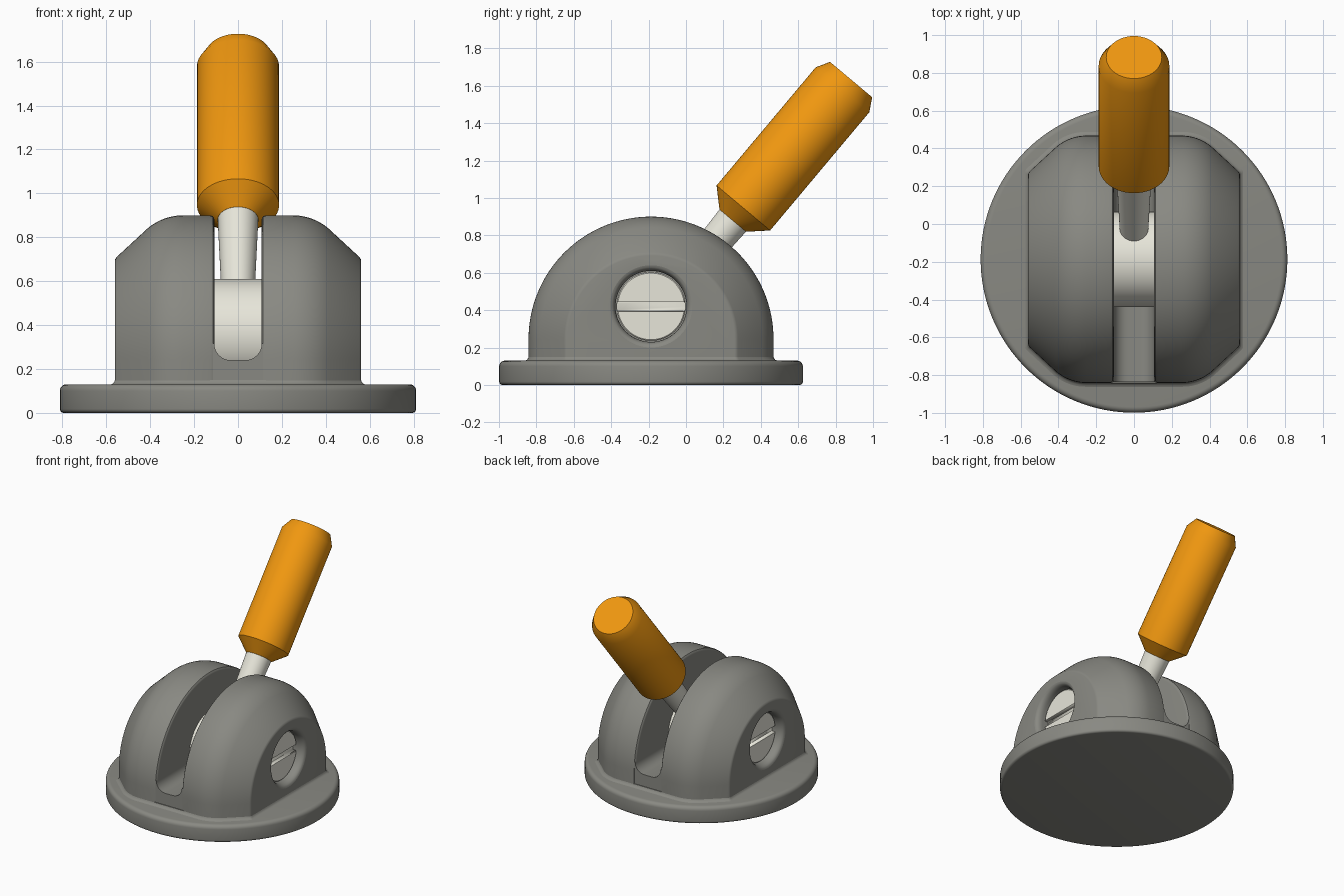
import bpy, bmesh
from math import sin, cos, pi, radians
from mathutils import Matrix, Vector

if "Cube" in bpy.data.objects:
    bpy.data.objects.remove(bpy.data.objects["Cube"])

CY, CZ = -0.187, 0.245          # housing centre line


def material(name, rgb):
    m = bpy.data.materials.new(name)
    m.diffuse_color = (*rgb, 1)
    m.use_nodes = True
    m.node_tree.nodes["Principled BSDF"].inputs["Base Color"].default_value = m.diffuse_color
    return m


GREY = material("grey", (0.25, 0.25, 0.225))
IVORY = material("ivory", (0.80, 0.79, 0.70))
ORANGE = material("orange", (0.87, 0.31, 0.005))


def loft(name, rings, mat, angle=30):
    """Skin a list of equal closed rings and cap both ends."""
    bm = bmesh.new()
    rows = [[bm.verts.new(p) for p in ring] for ring in rings]
    n = len(rows[0])
    for a, b in zip(rows, rows[1:]):
        for i in range(n):
            j = (i + 1) % n
            bm.faces.new((a[i], a[j], b[j], b[i]))
    bm.faces.new(rows[0][::-1])
    bm.faces.new(rows[-1])
    bmesh.ops.recalc_face_normals(bm, faces=bm.faces)
    me = bpy.data.meshes.new(name)
    bm.to_mesh(me)
    bm.free()
    ob = bpy.data.objects.new(name, me)
    bpy.context.collection.objects.link(ob)
    if mat:
        me.materials.append(mat)
    bpy.ops.object.select_all(action='DESELECT')
    ob.select_set(True)
    bpy.context.view_layer.objects.active = ob
    bpy.ops.object.shade_smooth_by_angle(angle=radians(angle))
    return ob


def lathe(name, profile, origin, axis, mat, n=64):
    """Revolve (distance along axis, radius) pairs."""
    q = Vector((0, 0, 1)).rotation_difference(Vector(axis)).to_matrix()
    o = Vector(origin)
    rings = [[o + q @ Vector((r * cos(2 * pi * i / n), r * sin(2 * pi * i / n), t))
              for i in range(n)] for t, r in profile]
    return loft(name, rings, mat)


def cut(ob, cutter):
    cutter.hide_render = True
    cutter.hide_viewport = True
    m = ob.modifiers.new("cut", 'BOOLEAN')
    m.operation, m.solver, m.object = 'DIFFERENCE', 'EXACT', cutter


def mirror_x(ob):
    ob.modifiers.new("mirror", 'MIRROR')


def corner(a, r, radius, flip, steps=5):
    """Quarter-round profile points at the rim of a disc."""
    pts = [(a - flip * radius * (1 - sin(k * pi / 2 / steps)),
            r - radius * (1 - cos(k * pi / 2 / steps))) for k in range(steps + 1)]
    return pts if flip > 0 else pts[::-1]


# Base disc with rounded rims
lathe("base_disc", corner(0, 0.812, 0.018, -1) + corner(0.13, 0.812, 0.03, 1),
      (0, CY, 0), (0, 0, 1), GREY, 128)

# Domed housing cheek: half profile of (x, radius)
shoulder = [(0.25 + 0.25 * sin(radians(a)), 0.405 + 0.25 * cos(radians(a)))
            for a in range(0, 44, 4)]
outer = shoulder + [(0.553, 0.465), (0.559, 0.456), (0.561, 0.447)]
cheek_profile = [(0.107, 0.633), (0.109, 0.643), (0.115, 0.651), (0.127, 0.655)] + outer


def arch(x, r, n=64):
    pts = [(x, CY + r * cos(pi * i / n), CZ + r * sin(pi * i / n)) for i in range(n + 1)]
    return [(x, CY + r, 0.1)] + pts + [(x, CY - r, 0.1)]


cheek = loft("housing_cheeks", [arch(x, r) for x, r in cheek_profile], GREY)

# Screw recess with a rounded lip
recess = [(0.44, 0.19), (0.515, 0.19)] + \
         [(0.515 + 0.046 * sin(a), 0.19 + 0.03 * (1 - cos(a)))
          for a in (0.3, 0.6, 0.9, 1.2, pi / 2)] + [(0.60, 0.22)]
cut(cheek, lathe("recess_cutter", recess, (0, CY, 0.42), (1, 0, 0), None))
mirror_x(cheek)

# Slot floor between the cheeks, with filleted corners
R = 0.075
right = [(0.108 - R + R * sin(a), 0.24 + R * (1 - cos(a)))
         for a in [k * pi / 16 for k in range(9)]]
section = [(-0.12, 0.1), (0.12, 0.1), (0.12, 0.24 + R)] + right[::-1] + \
          [(-x, z) for x, z in right] + [(-0.12, 0.24 + R)]
loft("slot_floor", [[(x, CY + s * 0.649, z) for x, z in section] for s in (-1, 1)], GREY)

# Small fillet skirt where the housing meets the disc
quarter = [(0, 0.655)] + outer
outline = quarter + [(x, -r) for x, r in quarter[::-1]]
outline += [(-x, y) for x, y in outline[::-1][1:-1]]
loft("housing_skirt", [[(x * s, CY + y * s, z) for x, y in outline]
                       for z, s in ((0.12, 1.03), (0.13, 1.03), (0.134, 1.015),
                                    (0.141, 1.005), (0.15, 0.999))], GREY)

# Slotted screw heads
screw = lathe("screw_heads", [(0.43, 0.184), (0.497, 0.184), (0.502, 0.178)],
              (0, CY, 0.42), (1, 0, 0), IVORY)
groove = [(0.47, 0.395), (0.47, 0.443), (0.55, 0.447), (0.55, 0.391)]
cut(screw, loft("groove_cutter", [[(x, CY + s * 0.3, z) for x, z in groove]
                                  for s in (-1, 1)], None))
mirror_x(screw)

# Lever: hub, tapered shaft and grip
hub = (0, CY, 0.358)
tilt = (0, sin(radians(40)), cos(radians(40)))
lathe("lever_hub", [(-0.1068, 0.252), (0.1068, 0.252)], hub, (1, 0, 0), IVORY)
lathe("lever_shaft", [(0.1, 0.07), (0.72, 0.094)], hub, tilt, IVORY, 48)
lathe("lever_grip", [(0.68, 0.093), (0.768, 0.187), (1.593, 0.187), (1.664, 0.147)],
      hub, tilt, ORANGE)
